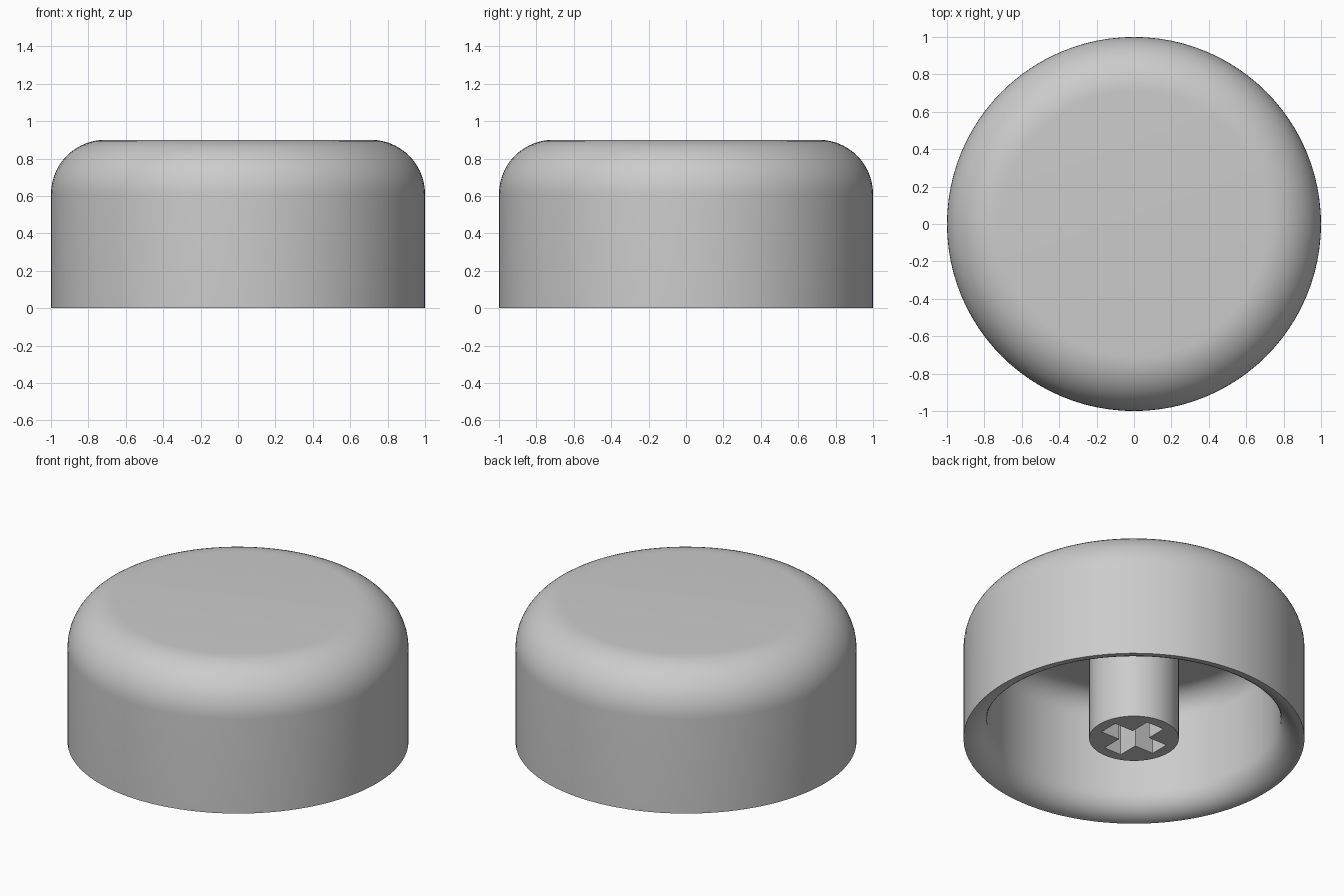
import bpy, bmesh
from math import sin, cos, pi, radians

cube = bpy.data.objects.get("Cube")
if cube:
    bpy.data.objects.remove(cube, do_unlink=True)

RADIUS, HEIGHT, WALL = 1.0, 0.9, 0.14
ROUND = 0.29                 # outer top edge radius
RIM = 0.15                   # radius of the inner rim rounding
STEM_RADIUS = 0.263

grey = bpy.data.materials.new("light grey")
grey.use_nodes = True
colour = (0.6, 0.6, 0.6, 1)
grey.diffuse_color = colour
grey.node_tree.nodes["Principled BSDF"].inputs["Base Color"].default_value = colour


def make_object(name, bm):
    bmesh.ops.recalc_face_normals(bm, faces=bm.faces)
    mesh = bpy.data.meshes.new(name)
    bm.to_mesh(mesh)
    bm.free()
    mesh.materials.append(grey)
    obj = bpy.data.objects.new(name, mesh)
    bpy.context.collection.objects.link(obj)
    return obj


def arc(cx, cz, rx, rz, start, end, steps):
    angles = [radians(start + (end - start) * i / steps) for i in range(steps + 1)]
    return [(cx + rx * cos(a), cz + rz * sin(a)) for a in angles]


def lathe(name, profile, sides=96):
    bm = bmesh.new()
    verts = [bm.verts.new((r, 0, z)) for r, z in profile]
    edges = [bm.edges.new(pair) for pair in zip(verts, verts[1:])]
    bmesh.ops.spin(bm, geom=verts + edges, cent=(0, 0, 0), axis=(0, 0, 1),
                   angle=2 * pi, steps=sides, use_merge=True)
    bmesh.ops.remove_doubles(bm, verts=bm.verts, dist=0.0001)
    return make_object(name, bm)


def prism(name, outline, bottom, top):
    bm = bmesh.new()
    face = bm.faces.new([bm.verts.new((x, y, bottom)) for x, y in outline])
    new = bmesh.ops.extrude_face_region(bm, geom=[face])["geom"]
    for v in new:
        if isinstance(v, bmesh.types.BMVert):
            v.co.z = top
    return make_object(name, bm)


def smooth(obj):
    bpy.ops.object.select_all(action='DESELECT')
    obj.select_set(True)
    bpy.context.view_layer.objects.active = obj
    bpy.ops.object.shade_smooth_by_angle(angle=radians(30))


# Hollow cap: rounded top, even wall, rounded inner rim
inner = ROUND - WALL
centre_r, centre_z = RADIUS - ROUND, HEIGHT - ROUND
profile = [(0, HEIGHT)]
profile += arc(centre_r, centre_z, ROUND, ROUND, 90, 0, 14)
profile += [(RADIUS, 0)]
profile += arc(RADIUS, RIM, WALL, RIM, 270, 180, 10)
profile += arc(centre_r, centre_z, inner, inner, 0, 90, 10)
profile += [(0, HEIGHT - WALL)]
cap = lathe("cap_shell", profile)
smooth(cap)

# Central stem hanging from the ceiling
stem_top = HEIGHT - WALL + 0.01
stem = lathe("stem", [(0, 0), (STEM_RADIUS, 0), (STEM_RADIUS, stem_top), (0, stem_top)], 64)

# Cross-shaped socket cut into the stem
a, b = 0.195, 0.062
quarter = [(a, -b), (a, b), (b, b)]
outline = []
for turn in range(4):
    outline += quarter
    quarter = [(-y, x) for x, y in quarter]
cutter = prism("socket_cutter", outline, -0.1, 0.36)
cutter.hide_render = True

cut = stem.modifiers.new("socket", 'BOOLEAN')
cut.operation = 'DIFFERENCE'
cut.solver = 'EXACT'
cut.object = cutter
bpy.ops.object.select_all(action='DESELECT')
stem.select_set(True)
bpy.context.view_layer.objects.active = stem
bpy.ops.object.modifier_apply(modifier=cut.name)
bpy.data.objects.remove(cutter, do_unlink=True)
smooth(stem)
